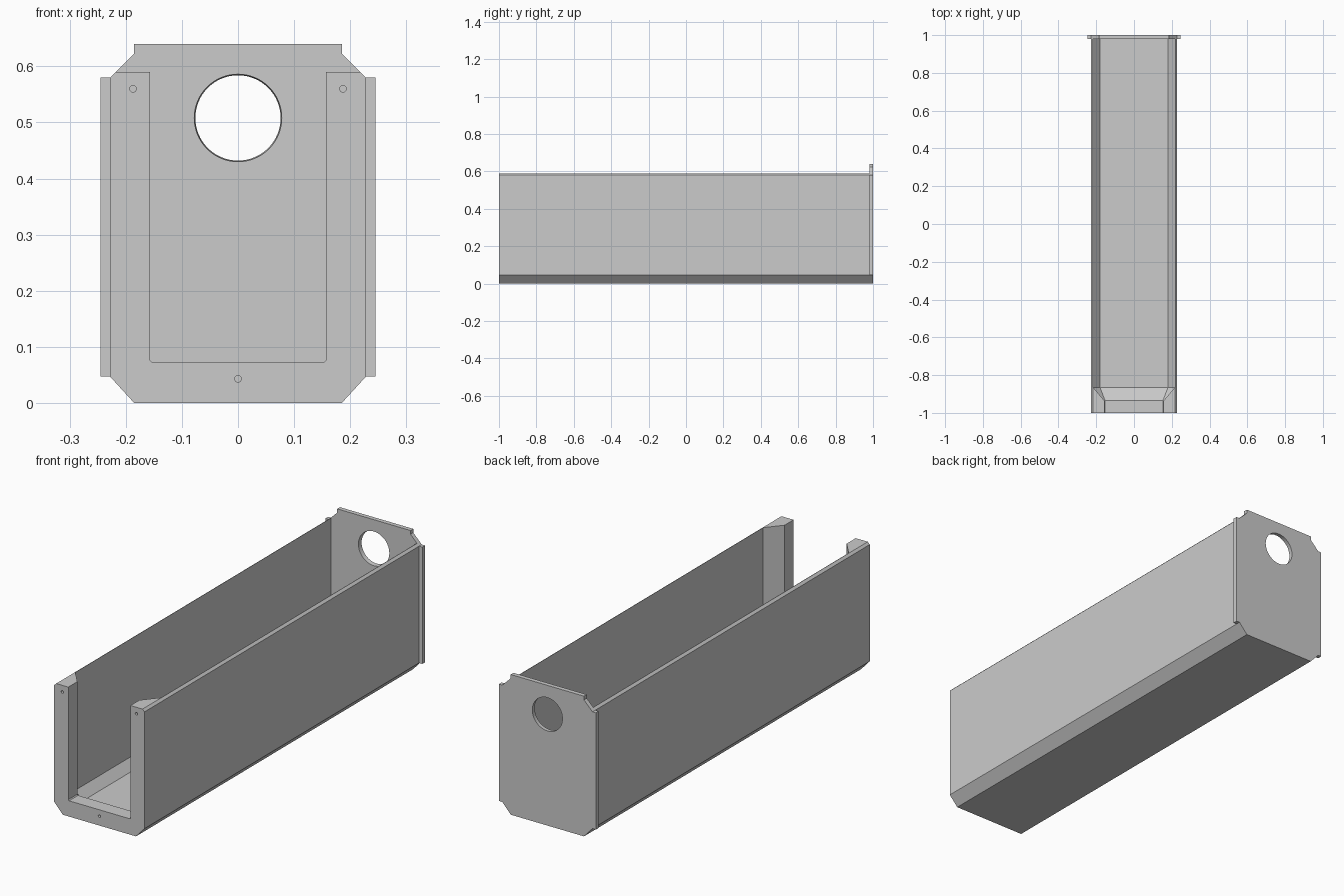
import bpy
import bmesh
import math

if "Cube" in bpy.data.objects:
    bpy.data.objects.remove(bpy.data.objects["Cube"], do_unlink=True)

grey = bpy.data.materials.new("plain grey")
grey.use_nodes = True
colour = (0.6, 0.6, 0.6, 1)
grey.diffuse_color = colour
grey.node_tree.nodes["Principled BSDF"].inputs["Base Color"].default_value = colour


def mirrored(half):
    """Complete a right-hand outline with its left-hand copy."""
    return half + [(-x, z) for x, z in reversed(half)]


def loft(name, sections):
    """Skin closed x-z outlines placed along y, with capped ends."""
    bm = bmesh.new()
    rings = [[bm.verts.new((x, y, z)) for x, z in outline] for y, outline in sections]
    for a, b in zip(rings, rings[1:]):
        for i in range(len(a)):
            j = (i + 1) % len(a)
            bm.faces.new((a[i], a[j], b[j], b[i]))
    bm.faces.new(rings[0])
    bm.faces.new(rings[-1])
    bmesh.ops.recalc_face_normals(bm, faces=bm.faces)
    mesh = bpy.data.meshes.new(name)
    bm.to_mesh(mesh)
    bm.free()
    mesh.materials.append(grey)
    obj = bpy.data.objects.new(name, mesh)
    bpy.context.collection.objects.link(obj)
    return obj


def circle(cx, cz, r, n):
    return [(cx + r * math.cos(math.tau * i / n), cz + r * math.sin(math.tau * i / n))
            for i in range(n)]


def cut(target, name, sections):
    """Bore a hole through the target and discard the cutter."""
    cutter = loft(name, sections)
    cutter.hide_render = True
    mod = target.modifiers.new(name, 'BOOLEAN')
    mod.operation = 'DIFFERENCE'
    mod.solver = 'EXACT'
    mod.object = cutter
    bpy.context.view_layer.objects.active = target
    bpy.ops.object.modifier_apply(modifier=name)
    bpy.data.objects.remove(cutter, do_unlink=True)


# Open trough with a thickened front frame that slopes back to thin walls
outer = [(0.185, 0), (0.228, 0.047), (0.228, 0.58), (0.218, 0.59)]
frame = mirrored(outer + [(0.157, 0.59), (0.157, 0.076), (0.153, 0.072)])
walls = mirrored(outer + [(0.216, 0.59), (0.216, 0.052), (0.18, 0.012)])
trough = loft("trough", [(-1, frame), (-0.935, frame), (-0.865, walls), (0.98, walls)])

# Screw holes in the front frame
for i, (x, z) in enumerate([(-0.187, 0.56), (0.187, 0.56), (0, 0.043)]):
    hole = circle(x, z, 0.006, 16)
    cut(trough, f"screw_hole_{i}", [(-1.02, hole), (-0.96, hole)])

# Back plate with side tabs and clipped corners
plate = mirrored([(0.185, 0), (0.228, 0.047), (0.245, 0.047), (0.245, 0.58),
                  (0.228, 0.58), (0.185, 0.623), (0.185, 0.64)])
back_plate = loft("back_plate", [(0.98, plate), (1, plate)])

# Slightly tapered round opening
cut(back_plate, "round_opening", [(0.97, circle(0, 0.508, 0.079, 64)),
                                  (1.01, circle(0, 0.508, 0.075, 64))])
